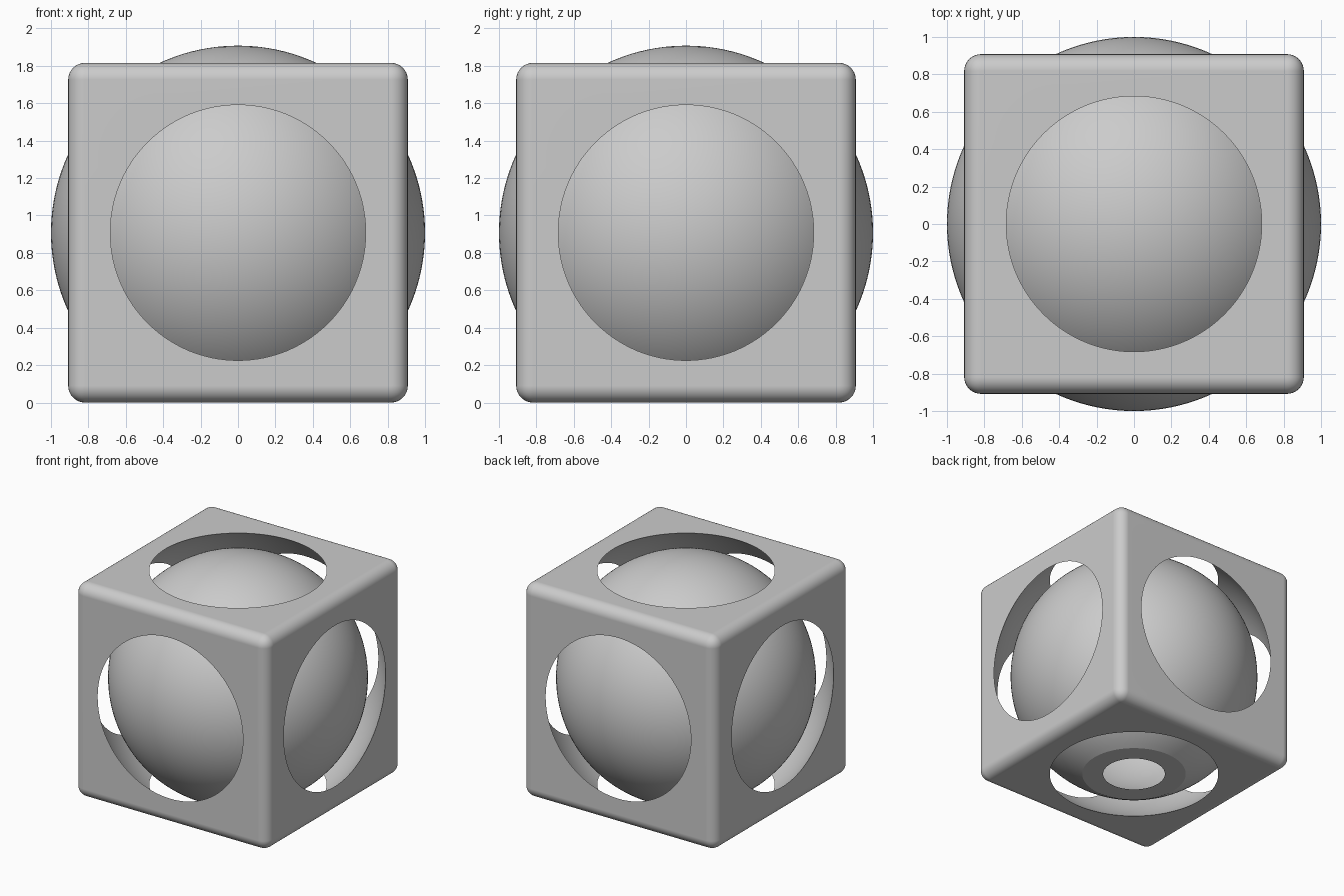
import bpy, bmesh, math

if "Cube" in bpy.data.objects:
    bpy.data.objects.remove(bpy.data.objects["Cube"], do_unlink=True)

HALF = 0.908          # half the cube's side, also the height of its centre
HOLE = 0.683          # radius of the round opening in each face
BALL = 1.0            # outer radius of the ball
BALL_INNER = 0.942    # inner radius of the hollow ball

grey = bpy.data.materials.new("plain grey")
grey.use_nodes = True
colour = (0.6, 0.6, 0.6, 1)
grey.diffuse_color = colour
grey.node_tree.nodes["Principled BSDF"].inputs["Base Color"].default_value = colour


def finish(bm, name):
    """Turn a bmesh into a grey object at the cube's centre."""
    bmesh.ops.recalc_face_normals(bm, faces=bm.faces)
    mesh = bpy.data.meshes.new(name)
    bm.to_mesh(mesh)
    bm.free()
    mesh.materials.append(grey)
    obj = bpy.data.objects.new(name, mesh)
    obj.location.z = HALF
    bpy.context.collection.objects.link(obj)
    return obj


def activate(obj):
    bpy.ops.object.select_all(action='DESELECT')
    obj.select_set(True)
    bpy.context.view_layer.objects.active = obj


# Rounded cube
bm = bmesh.new()
bmesh.ops.create_cube(bm, size=2 * HALF)
bmesh.ops.bevel(bm, geom=bm.edges[:], offset=0.09, segments=8,
                profile=0.5, affect='EDGES')
cage = finish(bm, "cube_cage")

# Spherical cavity that breaks through all six faces
bm = bmesh.new()
bmesh.ops.create_uvsphere(bm, u_segments=160, v_segments=80,
                          radius=math.hypot(HALF, HOLE))
cutter = finish(bm, "cavity_cutter")
cutter.hide_render = True

cut = cage.modifiers.new("cavity", 'BOOLEAN')
cut.operation = 'DIFFERENCE'
cut.solver = 'EXACT'
cut.object = cutter
activate(cage)
bpy.ops.object.modifier_apply(modifier=cut.name)
bpy.data.objects.remove(cutter, do_unlink=True)
bpy.ops.object.shade_smooth_by_angle(angle=math.radians(20))
normals = cage.modifiers.new("even_shading", 'WEIGHTED_NORMAL')
normals.keep_sharp = True


# Hollow ball, cut flat and open at the bottom
def arc(radius, steps=64):
    """Points from the top pole down to the base plane."""
    end = math.acos(-HALF / radius)
    return [(radius * math.sin(end * i / steps), 0,
             radius * math.cos(end * i / steps)) for i in range(steps + 1)]


bm = bmesh.new()
verts = [bm.verts.new(p) for p in arc(BALL) + arc(BALL_INNER)[::-1]]
edges = [bm.edges.new(pair) for pair in zip(verts, verts[1:])]
bmesh.ops.spin(bm, geom=verts + edges, cent=(0, 0, 0), axis=(0, 0, 1),
               angle=math.tau, steps=128)
bmesh.ops.remove_doubles(bm, verts=bm.verts, dist=0.0001)
# The two shells form one closed skin, so normals face out and into the hollow
ball = finish(bm, "hollow_ball")
activate(ball)
bpy.ops.object.shade_smooth_by_angle(angle=math.radians(15))
